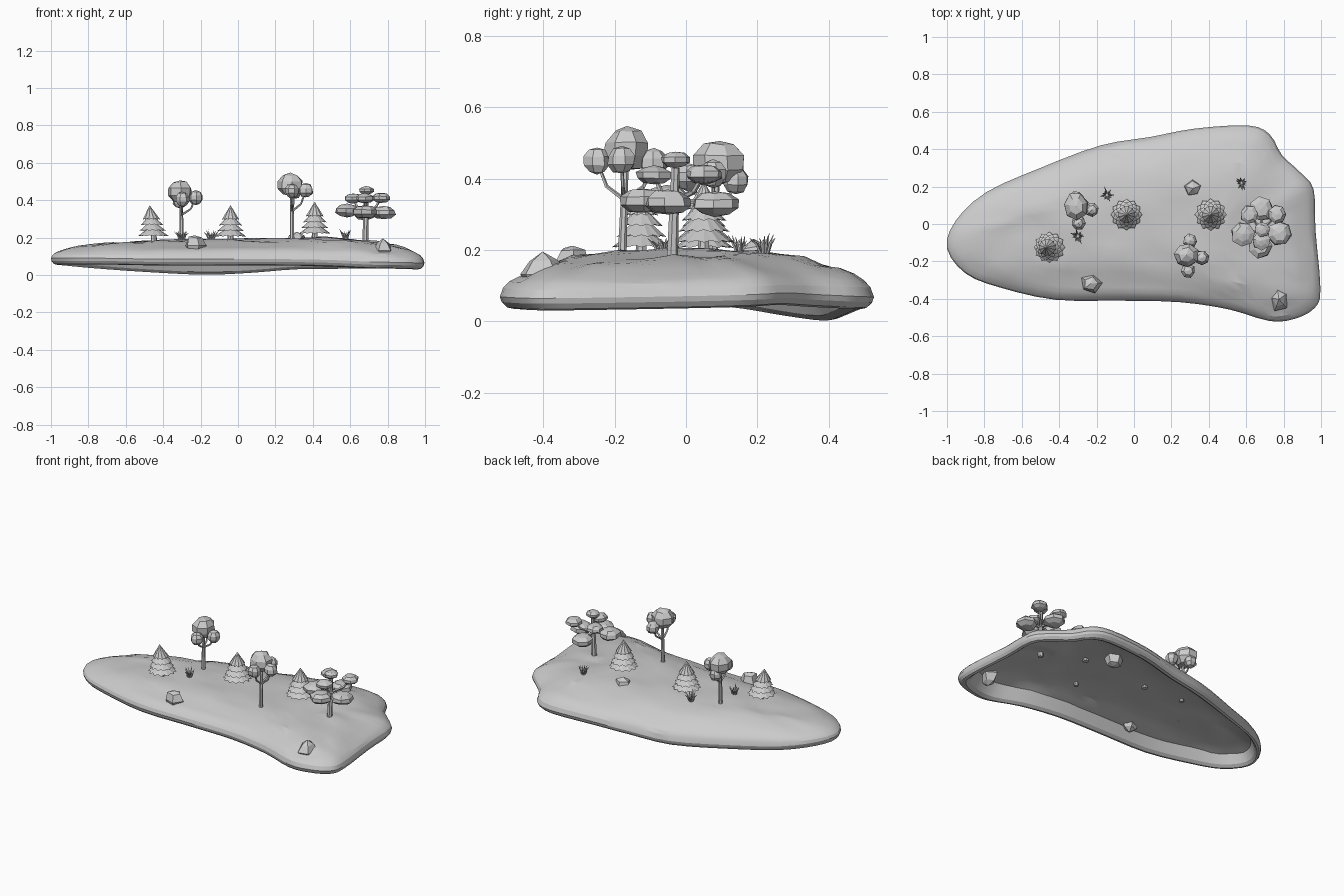
import bpy, bmesh, math, random
from mathutils import Vector, Matrix, noise

random.seed(4)
cube = bpy.data.objects.get("Cube")
if cube:
    bpy.data.objects.remove(cube, do_unlink=True)

grey = bpy.data.materials.new("plain grey")
grey.use_nodes = True
grey.diffuse_color = (0.6, 0.6, 0.6, 1)
grey.node_tree.nodes["Principled BSDF"].inputs["Base Color"].default_value = (0.6, 0.6, 0.6, 1)


def finish(bm, name, smooth=None):
    bmesh.ops.recalc_face_normals(bm, faces=bm.faces)
    mesh = bpy.data.meshes.new(name)
    bm.to_mesh(mesh)
    bm.free()
    mesh.materials.append(grey)
    ob = bpy.data.objects.new(name, mesh)
    bpy.context.collection.objects.link(ob)
    if smooth:
        bpy.ops.object.select_all(action='DESELECT')
        ob.select_set(True)
        bpy.context.view_layer.objects.active = ob
        bpy.ops.object.shade_smooth_by_angle(angle=math.radians(smooth))
    return ob


def interp(points, x):
    for (x0, y0), (x1, y1) in zip(points, points[1:]):
        if x <= x1:
            return y0 + (y1 - y0) * max(0, (x - x0) / (x1 - x0))
    return points[-1][1]


def smooth_loop(points, steps):
    # Closed Catmull-Rom curve
    out, n = [], len(points)
    for i in range(n):
        a, b, c, d = (Vector(points[(i + k) % n]) for k in (-1, 0, 1, 2))
        for s in range(steps):
            t = s / steps
            out.append(0.5 * (2 * b + (c - a) * t + (2 * a - 5 * b + 4 * c - d) * t * t
                              + (3 * b - a - 3 * c + d) * t ** 3))
    return out


# Island: thin arched shell with a narrow rounded rim
RIM = [(-1, -.13, .09), (-.955, .015, .085), (-.79, .17, .07), (-.5, .3, .05),
       (-.18, .42, .036), (.085, .465, .047), (.325, .51, .065), (.61, .527, .068),
       (.725, .48, .07), (.79, .37, .075), (.885, .28, .08), (.96, .187, .075),
       (.97, -.03, .07), (.997, -.35, .065), (.965, -.45, .065), (.86, -.507, .068),
       (.725, -.519, .07), (.51, -.457, .08), (.245, -.418, .085), (-.075, -.41, .085),
       (-.42, -.405, .085), (-.715, -.34, .09), (-.9, -.265, .09)]
SPINE = [(-.65, .17), (-.4, .187), (0, .19), (.45, .203), (.65, .178)]
RISE = [(0, 0), (.02, .2), (.06, .35), (.12, .47), (.25, .67), (.45, .87), (.7, .97), (1, 1)]


def ground_point(p, t, drop=0):
    c = Vector((p.x * .65, p.y * .12, 0))
    q = p.lerp(c, t)
    q.z = p.z + (interp(SPINE, c.x) - p.z) * interp(RISE, t) - drop
    bump = noise.noise(Vector((q.x * 5, q.y * 12, 0))) * .014
    q.z += bump * min(1, t * 6)
    return q


def lip_point(p, t, drop):
    q = ground_point(p, t)
    q.z = p.z - drop
    return q


loop = smooth_loop(RIM, 3)
rings = [[ground_point(p, t, .02) for p in loop] for t in (1, .8, .6, .45, .32, .22)]
rings += [[lip_point(p, t, d) for p in loop]
          for t, d in ((.14, .02), (.09, .034), (.045, .03), (.012, .015))]
rings += [[ground_point(p, t) for p in loop]
          for t in (0, .02, .06, .12, .2, .3, .42, .56, .7, .85, 1)]
bm = bmesh.new()
rows = [[bm.verts.new(q) for q in ring] for ring in rings]
n = len(loop)
for low, high in zip(rows, rows[1:]):
    for i in range(n):
        j = (i + 1) % n
        bm.faces.new((low[i], low[j], high[j], high[i]))
caps = [bm.faces.new(rows[0]), bm.faces.new(rows[-1])]
bmesh.ops.triangulate(bm, faces=caps)
finish(bm, "island_ground", 20)


def rod(bm, a, b, r0, r1, sides=7):
    a, b = Vector(a), Vector(b)
    d = b - a
    m = Matrix.Translation((a + b) / 2) @ d.to_track_quat('Z', 'Y').to_matrix().to_4x4()
    bmesh.ops.create_cone(bm, cap_ends=True, segments=sides, radius1=r0, radius2=r1,
                          depth=d.length, matrix=m)


def blob(bm, centre, size, jitter=.08, sides=7, levels=5):
    # Faceted leaf clump or boulder
    spin = Matrix.Rotation(random.uniform(0, 6), 4, 'Z')
    new = bmesh.ops.create_uvsphere(bm, u_segments=sides, v_segments=levels, radius=1)["verts"]
    for v in new:
        v.co = (spin @ v.co) * random.uniform(1 - jitter, 1 + jitter)
        v.co = Vector(c + s * k for c, s, k in zip(centre, size, v.co))


# Conifers: stacked scalloped skirts
def conifer(name, x, y, z, lean, scale):
    bm = bmesh.new()
    rod(bm, (x, y, z - .035), (x, y, z + .05), .018, .014)
    tiers = [(.016, .086, .08), (.046, .075, .11), (.077, .063, .14), (.108, .05, .187)]
    points = 24
    for k, (base, radius, top) in enumerate(tiers):
        ring = []
        for i in range(points):
            a = math.tau * (i + k) / points
            tip = i % 2 == 0
            r = radius * (1 if tip else .86) * scale
            h = (base + (0 if tip else .006)) * scale
            ring.append(bm.verts.new((x + r * math.cos(a) + lean * h, y + r * math.sin(a), z + h)))
        apex = bm.verts.new((x + lean * top, y, z + top * scale))
        under = bm.verts.new((x + lean * base, y, z + (base + .012) * scale))
        for i in range(points):
            j = (i + 1) % points
            bm.faces.new((ring[i], ring[j], apex))
            bm.faces.new((ring[j], ring[i], under))
    finish(bm, name)


conifer("conifer_west", -.45, -.125, .192, -.12, .97)
conifer("conifer_middle", -.04, .05, .19, 0, .98)
conifer("conifer_east", .41, .05, .205, 0, 1)


# Round-crowned trees and the flat-padded tree
def leafy_tree(name, base, fork, pads, thick):
    bm = bmesh.new()
    rod(bm, base, fork, thick, thick * .7)
    for centre, size in pads:
        low = Vector(base).lerp(Vector(fork), .68)
        start = low if centre[2] < fork[2] + .03 else Vector(fork)
        elbow = Vector(centre).lerp(start, .35)
        elbow.z = start.z + (centre[2] - start.z) * .35
        rod(bm, start, elbow, thick * .5, thick * .42, 5)
        rod(bm, elbow, centre, thick * .42, thick * .35, 5)
        blob(bm, centre, size)
    finish(bm, name)


small = (.04, .04, .039)
leafy_tree("round_tree_west", (-.3, .075, .15), (-.305, .085, .4),
           [((-.31, .095, .445), (.068, .076, .065)), ((-.225, .075, .413), small),
            ((-.298, .005, .405), small), ((-.31, .14, .395), small)], .013)
leafy_tree("round_tree_east", (.29, -.18, .15), (.288, -.17, .43),
           [((.28, -.165, .482), (.068, .068, .062)), ((.363, -.18, .452), small),
            ((.29, -.25, .45), small), ((.3, -.09, .445), small)], .013)
wide, mid = (.066, .068, .036), (.05, .052, .027)
leafy_tree("flat_tree", (.68, -.04, .14), (.685, -.03, .43),
           [((.583, -.055, .345), wide), ((.675, -.118, .338), wide),
            ((.778, -.05, .335), wide), ((.68, .08, .33), wide),
            ((.615, .05, .41), mid), ((.765, .05, .413), mid),
            ((.68, -.09, .41), mid), ((.685, -.03, .453), (.042, .042, .023))], .017)

# Boulders, sunk through the thin ground
for name, centre, size in (("boulder_front", (-.23, -.318, .158), (.055, .052, .06)),
                           ("boulder_corner", (.775, -.402, .132), (.052, .065, .058)),
                           ("boulder_back", (.315, .19, .165), (.057, .052, .06))):
    bm = bmesh.new()
    blob(bm, centre, size, .12, 5, 4)
    finish(bm, name)

# Grass tufts: thin bent spikes
for name, x, y, z in (("grass_middle", -.145, .155, .178), ("grass_west", -.3, -.065, .178),
                      ("grass_east", .575, .22, .183)):
    bm = bmesh.new()
    for i in range(11):
        a = i * 2.4
        reach = random.uniform(.012, .04)
        out = Vector((math.cos(a), math.sin(a), 0))
        foot = Vector((x, y, z)) + out * .008
        bend = foot + out * reach * .45 + Vector((0, 0, .035))
        tip = foot + out * reach + Vector((0, 0, random.uniform(.045, .065)))
        rod(bm, foot, bend, .004, .004, 4)
        rod(bm, bend, tip, .004, .0005, 4)
    finish(bm, name)
